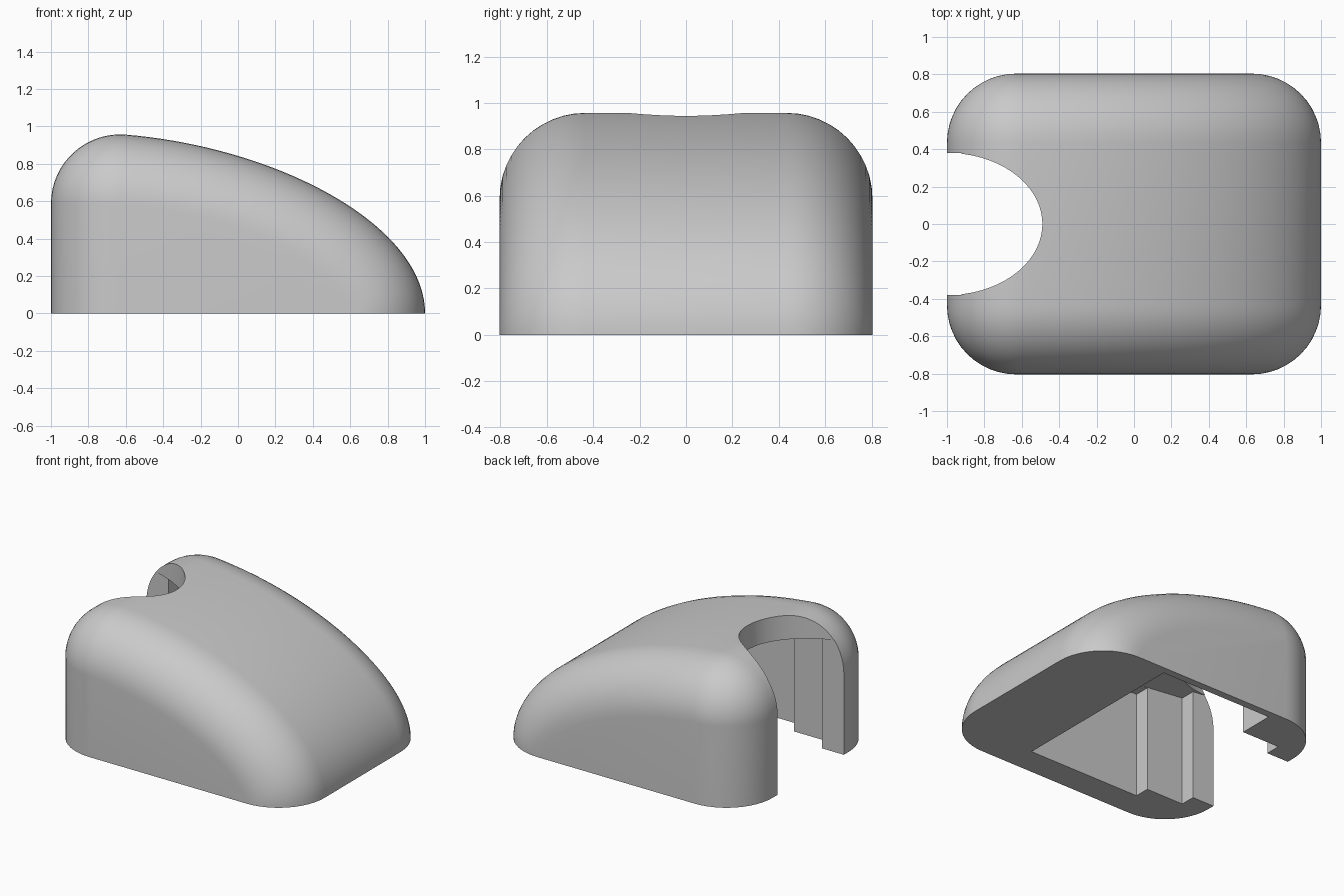
import bpy, bmesh, math
from mathutils import Vector
from mathutils.geometry import interpolate_bezier

if "Cube" in bpy.data.objects:
    bpy.data.objects.remove(bpy.data.objects["Cube"])

R = 0.37          # edge rounding radius
HALF_WIDTH = 0.804
STEPS = 40        # points along the falling curve

grey = bpy.data.materials.new("matte grey")
grey.use_nodes = True
colour = (0.59, 0.59, 0.59, 1)
grey.diffuse_color = colour
grey.node_tree.nodes["Principled BSDF"].inputs["Base Color"].default_value = colour


def finish(bm, name):
    bmesh.ops.recalc_face_normals(bm, faces=bm.faces)
    mesh = bpy.data.meshes.new(name)
    bm.to_mesh(mesh)
    bm.free()
    obj = bpy.data.objects.new(name, mesh)
    bpy.context.collection.objects.link(obj)
    mesh.materials.append(grey)
    return obj


def hull(name, points):
    bm = bmesh.new()
    for p in points:
        bm.verts.new(p)
    bmesh.ops.convex_hull(bm, input=bm.verts)
    bmesh.ops.dissolve_limit(bm, angle_limit=0.01, verts=bm.verts, edges=bm.edges)
    return finish(bm, name)


def ceiling(x):
    return 0.78 - 0.1 * (x + 0.6)


def channel(name, x0, x1, half_y):
    return hull(name, [(x, y, z) for x in (x0, x1)
                       for y in (-half_y, half_y) for z in (-0.2, ceiling(x))])


# Side outline: upright end, rounded shoulder, long falling curve
centre = Vector((R - 1, 0.587))
outline = [(Vector((-1, 0)), Vector((-1, 0)))]
for i in range(17):
    a = math.radians(180 - 95.5 * i / 16)
    n = Vector((math.cos(a), math.sin(a)))
    outline.append((centre + R * n, n))
start = outline[-1][0]
curve = interpolate_bezier(start, Vector((0.22, 0.885)), Vector((1, 0.47)), Vector((1, 0)), STEPS)
curve = [Vector(p[:2]) for p in curve]
for before, here, after in zip(curve, curve[1:], curve[2:]):
    t = after - before
    outline.append((here, Vector((-t.y, t.x)).normalized()))
outline.append((curve[-1], Vector((1, 0))))

# Body: outline swept across the width, drawn inwards along the rounded edges
angles = [math.radians(90 * i / 12) for i in range(13)]
stations = [(-1, a) for a in reversed(angles)] + [(1, a) for a in angles]
bm = bmesh.new()
rings = []
for side, a in stations:
    y = side * (HALF_WIDTH - R + R * math.sin(a))
    ring = []
    for p, n in outline:
        q = p - n * R * (1 - math.cos(a))
        ring.append(bm.verts.new((q.x, y, q.y)))
    rings.append(ring)
for r0, r1 in zip(rings, rings[1:]):
    for i in range(len(outline) - 1):
        bm.faces.new((r0[i], r0[i + 1], r1[i + 1], r1[i]))
bm.faces.new(rings[0])
bm.faces.new(rings[-1])
bm.faces.new([r[0] for r in rings] + [r[-1] for r in reversed(rings)])
bmesh.ops.remove_doubles(bm, verts=bm.verts, dist=1e-5)
body = finish(bm, "body")

# Main pocket: its ceiling runs parallel to the falling curve
X0, X1 = -0.525, 0.375
points = [(x, y, -0.2) for x in (X0, X1) for y in (-0.6, 0.75)]
for y, wall in ((-0.6, 0.175), (0.66, 0.175), (0.75, 0.26)):
    shell = [p - n * wall for p, n in outline]
    roof = [q for q in shell if X0 < q.x < X1 and q.y > 0.3]
    points += [(q.x, y, q.y) for q in roof]
    points += [(X0, y, roof[0].y), (X1, y, roof[-1].y - 0.02)]
main_pocket = hull("main_pocket_cutter", points)

# Narrower steps towards the open end
middle_pocket = channel("middle_pocket_cutter", -0.825, -0.5, 0.49)
mouth = channel("mouth_cutter", -1.2, -0.8, 0.38)

# Elliptical notch through the top
bm = bmesh.new()
bmesh.ops.create_cone(bm, cap_ends=True, segments=96, radius1=1, radius2=1, depth=0.6)
bmesh.ops.scale(bm, vec=(0.51, 0.38, 1), verts=bm.verts)
bmesh.ops.translate(bm, vec=(-1, 0, 1), verts=bm.verts)
notch = finish(bm, "notch_cutter")

bpy.ops.object.select_all(action="DESELECT")
body.select_set(True)
bpy.context.view_layer.objects.active = body
for cutter in (main_pocket, middle_pocket, mouth, notch):
    mod = body.modifiers.new("cut", "BOOLEAN")
    mod.operation = "DIFFERENCE"
    mod.solver = "EXACT"
    mod.object = cutter
    bpy.ops.object.modifier_apply(modifier=mod.name)
    bpy.data.objects.remove(cutter)

bpy.ops.object.shade_smooth_by_angle(angle=math.radians(30))
